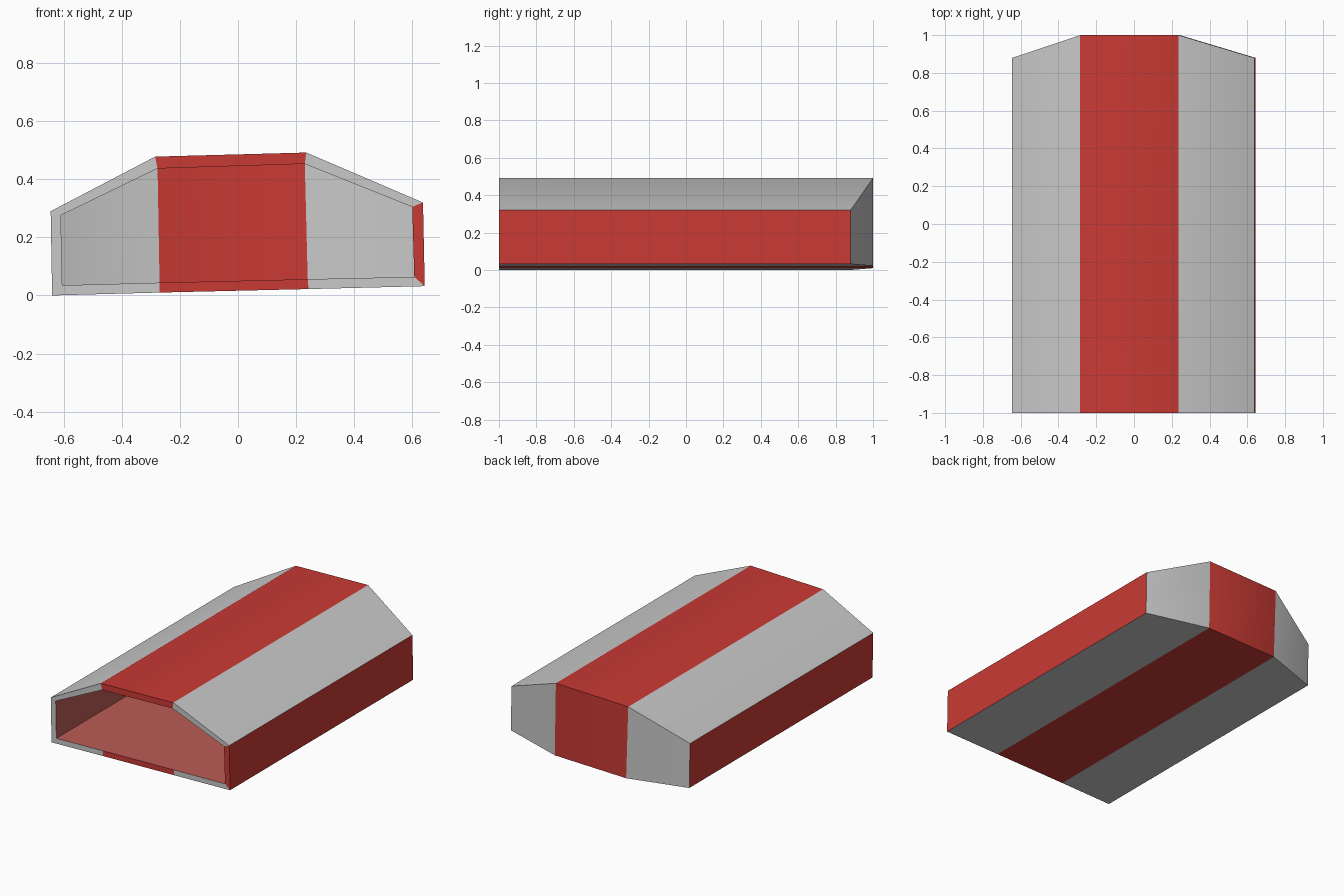
import bpy, bmesh, math

if "Cube" in bpy.data.objects:
    bpy.data.objects.remove(bpy.data.objects["Cube"])


def material(name, color):
    m = bpy.data.materials.new(name)
    m.diffuse_color = (*color, 1.0)
    m.use_nodes = True
    m.node_tree.nodes["Principled BSDF"].inputs["Base Color"].default_value = m.diffuse_color
    return m


GREY, RED, PINK = 0, 1, 2
mats = [material("light grey", (0.58, 0.58, 0.58)),
        material("red", (0.584, 0.042, 0.034)),
        material("dusty red lining", (0.50, 0.11, 0.09))]

# Slightly tilted cross-sections (x, z), counter-clockwise from the lower left
outer = [(-0.64, 0.0), (-0.27, 0.01), (0.243, 0.022), (0.643, 0.032),
         (0.637, 0.32), (0.235, 0.492), (-0.285, 0.478), (-0.645, 0.29)]
inner = [(-0.605, 0.035), (-0.27, 0.044), (0.24, 0.056), (0.607, 0.064),
         (0.60, 0.305), (0.23, 0.453), (-0.277, 0.437), (-0.61, 0.276)]
skin = [GREY, RED, GREY, RED, GREY, RED, GREY, RED]
rim = skin[:7] + [GREY]
MIDDLE = (1, 2, 5, 6)          # points on the central stripe

bm = bmesh.new()


def ring(profile, y_mid, y_side):
    return [bm.verts.new((x, y_mid if i in MIDDLE else y_side, z))
            for i, (x, z) in enumerate(profile)]


def face(verts, mat):
    bm.faces.new(verts).material_index = mat


out_front, out_back = ring(outer, -1, -1), ring(outer, 1, 0.88)
in_front, in_back = ring(inner, -1, -1), ring(inner, 0.96, 0.845)

# Outer skin, lining and front rim
for i in range(8):
    j = (i + 1) % 8
    face((out_front[i], out_front[j], out_back[j], out_back[i]), skin[i])
    face((in_front[j], in_front[i], in_back[i], in_back[j]), PINK)
    face((out_front[j], out_front[i], in_front[i], in_front[j]), rim[i])

# Angled back wall, outside and inside, in three panels
for k, mat in enumerate((GREY, RED, GREY)):
    quad = (k, k + 1, 6 - k, 7 - k)
    face([out_back[i] for i in reversed(quad)], mat)
    face([in_back[i] for i in quad], mat)

bmesh.ops.recalc_face_normals(bm, faces=bm.faces)
mesh = bpy.data.meshes.new("striped_shell")
bm.to_mesh(mesh)
bm.free()
for m in mats:
    mesh.materials.append(m)
shell = bpy.data.objects.new("striped_shell", mesh)
bpy.context.collection.objects.link(shell)

# Soft shading over the shallow bends, crisp at the rim and side walls
bpy.context.view_layer.objects.active = shell
shell.select_set(True)
bpy.ops.object.shade_smooth_by_angle(angle=math.radians(30))
